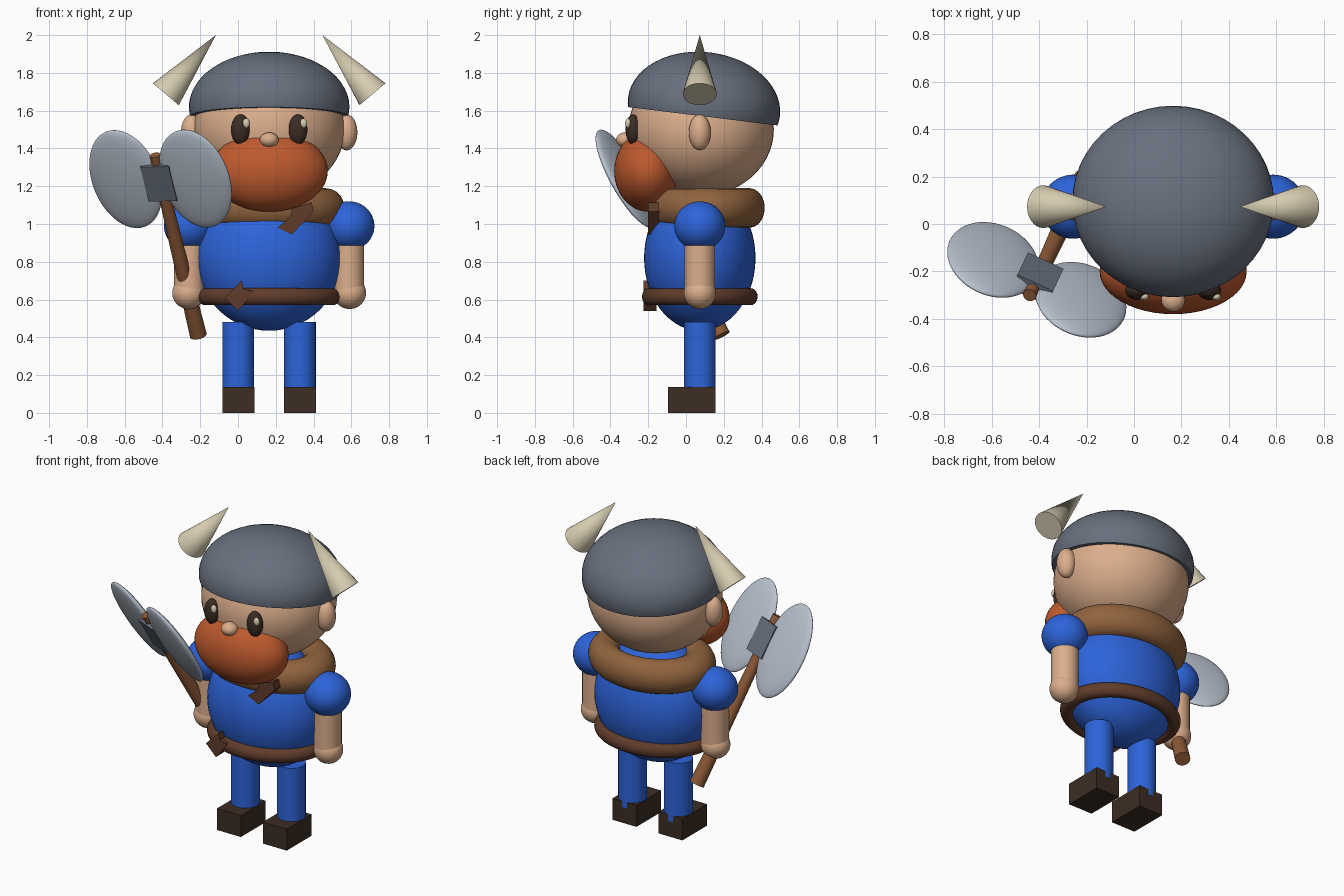
import bpy, bmesh, math
from mathutils import Vector, Matrix

if "Cube" in bpy.data.objects:
    bpy.data.objects.remove(bpy.data.objects["Cube"])

CX, CY = 0.165, 0.073  # centre of the figure


def lin(c):
    c /= 255
    return c / 12.92 if c <= 0.04045 else ((c + 0.055) / 1.055) ** 2.4


def material(name, r, g, b):
    m = bpy.data.materials.new(name)
    m.diffuse_color = (lin(r), lin(g), lin(b), 1)
    m.use_nodes = True
    m.node_tree.nodes["Principled BSDF"].inputs["Base Color"].default_value = m.diffuse_color
    return m


BLUE = material("blue_cloth", 45, 100, 218)
SKIN = material("skin", 220, 174, 140)
STEEL = material("dark_steel", 104, 112, 126)
BEARD = material("red_beard", 190, 90, 46)
FUR = material("brown_fur", 146, 100, 62)
BELT = material("dark_leather", 96, 60, 43)
BOOT = material("near_black_brown", 60, 45, 35)
HORN = material("horn", 214, 204, 176)
BLADE = material("light_steel", 184, 194, 207)
WOOD = material("wood", 142, 90, 55)


def finish(bm, name, mat, matrix, smooth=True):
    bmesh.ops.transform(bm, matrix=matrix, verts=bm.verts)
    bmesh.ops.recalc_face_normals(bm, faces=bm.faces)
    me = bpy.data.meshes.new(name)
    bm.to_mesh(me)
    bm.free()
    ob = bpy.data.objects.new(name, me)
    bpy.context.collection.objects.link(ob)
    me.materials.append(mat)
    if smooth:
        bpy.ops.object.select_all(action='DESELECT')
        ob.select_set(True)
        bpy.context.view_layer.objects.active = ob
        bpy.ops.object.shade_smooth_by_angle(angle=math.radians(40))
    return ob


def place(loc, rot=None):
    return Matrix.Translation(loc) @ (rot.to_4x4() if rot else Matrix())


def ellipsoid(name, mat, loc, radii, rot=None, cut=None):
    bm = bmesh.new()
    bmesh.ops.create_uvsphere(bm, u_segments=48, v_segments=28, radius=1)
    bmesh.ops.scale(bm, vec=radii, verts=bm.verts)
    if cut is not None:  # remove everything below the cut and close it
        geom = bm.verts[:] + bm.edges[:] + bm.faces[:]
        bmesh.ops.bisect_plane(bm, geom=geom, plane_co=(0, 0, cut),
                               plane_no=(0, 0, 1), clear_inner=True)
        bmesh.ops.holes_fill(bm, edges=[e for e in bm.edges if e.is_boundary])
    return finish(bm, name, mat, place(loc, rot))


def rod(name, mat, p0, p1, r0, r1):
    p0, p1 = Vector(p0), Vector(p1)
    bm = bmesh.new()
    bmesh.ops.create_cone(bm, cap_ends=True, segments=32, radius1=r0,
                          radius2=r1, depth=(p1 - p0).length)
    rot = (p1 - p0).to_track_quat('Z', 'Y').to_matrix()
    return finish(bm, name, mat, place((p0 + p1) / 2, rot))


def box(name, mat, loc, size, rot=None):
    bm = bmesh.new()
    bmesh.ops.create_cube(bm, size=1)
    bmesh.ops.scale(bm, vec=size, verts=bm.verts)
    return finish(bm, name, mat, place(loc, rot), False)


def ring(name, mat, loc, major, minor, sy, sz):
    bm = bmesh.new()
    n, k = 56, 20
    rows = []
    for i in range(n):
        a = 2 * math.pi * i / n
        rows.append([])
        for j in range(k):
            b = 2 * math.pi * j / k
            r = major + minor * math.cos(b)
            rows[i].append(bm.verts.new((r * math.cos(a), r * math.sin(a) * sy,
                                         minor * sz * math.sin(b))))
    for i in range(n):
        for j in range(k):
            u, v = rows[i], rows[(i + 1) % n]
            bm.faces.new((u[j], v[j], v[(j + 1) % k], u[(j + 1) % k]))
    return finish(bm, name, mat, place(loc))


def plate(name, mat, outline, y0, y1):
    bm = bmesh.new()
    f = bm.faces.new([bm.verts.new((x, y0, z)) for x, z in outline])
    ext = bmesh.ops.extrude_face_region(bm, geom=[f])
    vs = [g for g in ext["geom"] if isinstance(g, bmesh.types.BMVert)]
    bmesh.ops.translate(bm, vec=(0, y1 - y0, 0), verts=vs)
    return finish(bm, name, mat, Matrix(), False)


# Torso, belt and fur collar
ellipsoid("torso", BLUE, (CX, CY, 0.82), (0.383, 0.295, 0.385))
ring("belt", BELT, (CX, CY, 0.615), 0.335, 0.045, 0.805, 1.0)
ring("fur_collar", FUR, (CX, 0.107, 1.085), 0.295, 0.105, 0.775, 1.0)
plate("belt_knot", BELT, [(-0.07, 0.61), (0.02, 0.70), (0.03, 0.655), (0.08, 0.645),
                          (0.05, 0.60), (0.0, 0.54)], -0.225, -0.155)
plate("collar_knot", BELT, [(0.21, 0.98), (0.28, 1.04), (0.285, 1.08), (0.39, 1.115),
                            (0.40, 1.065), (0.285, 0.945)], -0.20, -0.14)

# Head, beard and nose
ellipsoid("head", SKIN, (CX, 0.08, 1.50), (0.40, 0.385, 0.35))
ellipsoid("beard", BEARD, (CX, -0.20, 1.28), (0.31, 0.18, 0.215))
ellipsoid("nose", SKIN, (CX, -0.32, 1.445), (0.05, 0.05, 0.04))

# Helmet dome, tipped slightly backwards
ellipsoid("helmet", STEEL, (CX, 0.095, 1.62), (0.425, 0.405, 0.29),
          Matrix.Rotation(math.radians(-7), 3, 'X'), cut=-0.05)

# Paired parts
for s, side in ((-1, "left"), (1, "right")):
    ax = CX + s * 0.422
    lx = CX + s * 0.163
    ellipsoid(side + "_eye", BOOT, (CX + s * 0.152, -0.28, 1.50), (0.05, 0.04, 0.08))
    ellipsoid(side + "_eye_glint", HORN, (CX + s * 0.152 + 0.03, -0.307, 1.533),
              (0.019, 0.015, 0.026))
    ellipsoid(side + "_ear", SKIN, (CX + s * 0.41, CY, 1.485), (0.057, 0.058, 0.095))
    rod(side + "_horn", HORN, (CX + s * 0.547, CY, 1.687), (CX + s * 0.282, CY, 2.0),
        0.09, 0)
    ellipsoid(side + "_shoulder", BLUE, (ax, CY, 0.99), (0.135, 0.135, 0.13))
    rod(side + "_arm", SKIN, (ax, CY, 0.64), (ax, CY, 0.95), 0.081, 0.081)
    ellipsoid(side + "_hand", SKIN, (ax + s * 0.004, CY, 0.635), (0.087, 0.085, 0.085))
    rod(side + "_leg", BLUE, (lx, CY, 0.10), (lx, CY, 0.48), 0.084, 0.084)
    box(side + "_boot", BOOT, (lx, 0.03, 0.069), (0.17, 0.25, 0.138))

# Double-bladed axe held in the left hand
low, top = Vector((-0.21, 0.19, 0.41)), Vector((-0.44, -0.30, 1.365))
rod("axe_handle", WOOD, low, top, 0.045, 0.028)
d = (top - low).normalized()
a = Vector((0.91, -0.41, 0))
a = (a - d * a.dot(d)).normalized()
n = d.cross(a)
frame = Matrix((a, n, d)).transposed()
hub = low.lerp(top, 0.868)
box("axe_hub", STEEL, hub - d * 0.01, (0.165, 0.075, 0.21), frame)
for s, side in ((-1, "outer"), (1, "inner")):
    ellipsoid(side + "_axe_blade", BLADE, hub + a * s * 0.203, (0.20, 0.04, 0.297), frame)
